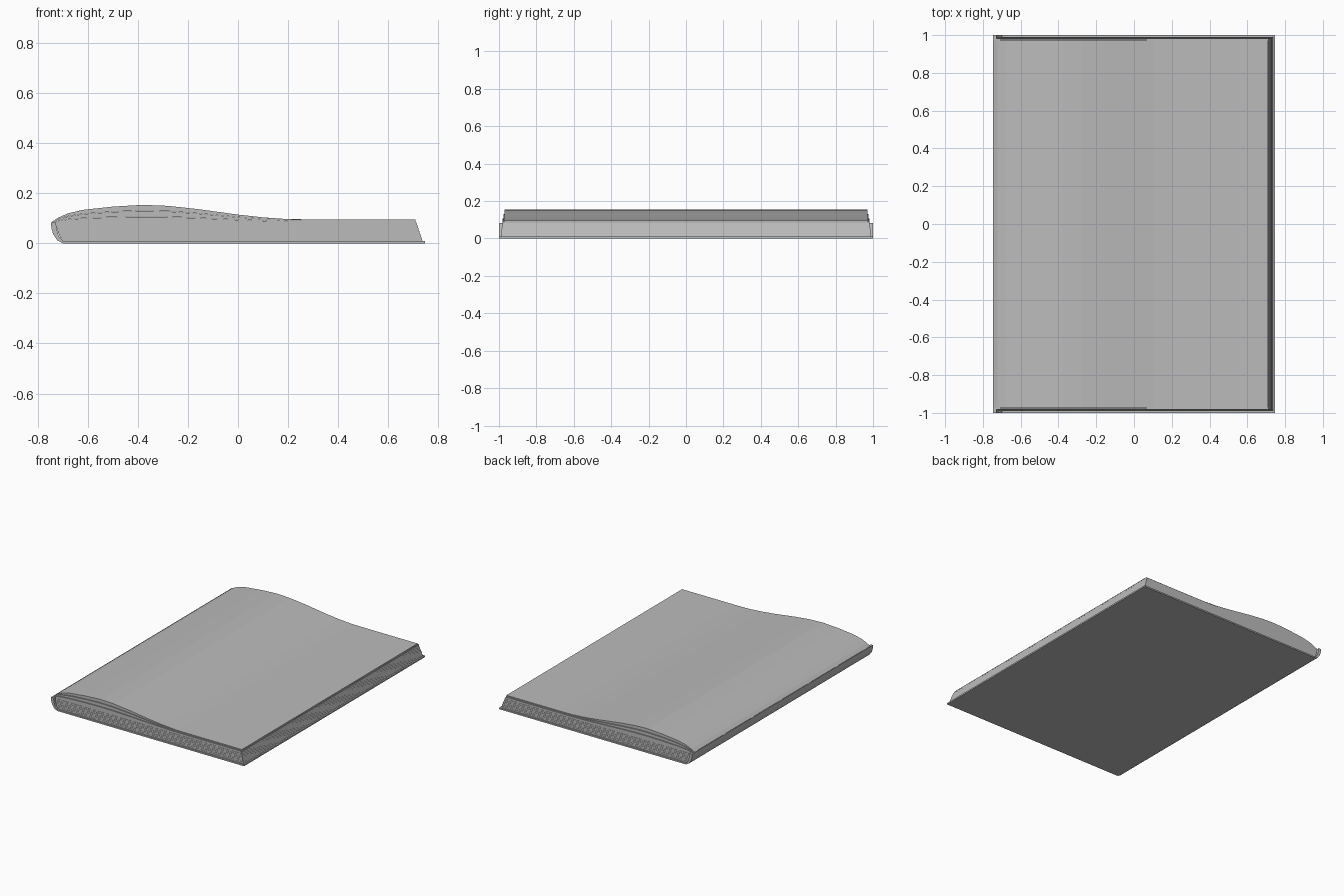
import bpy, bmesh

cube = bpy.data.objects.get("Cube")
if cube:
    bpy.data.objects.remove(cube, do_unlink=True)

grey = bpy.data.materials.new("plain grey")
grey.use_nodes = True
colour = (0.5, 0.5, 0.5, 1)
grey.diffuse_color = colour
grey.node_tree.nodes["Principled BSDF"].inputs["Base Color"].default_value = colour


def extrude_profile(name, profile, half_depth):
    """Extrude a closed x-z outline symmetrically along y."""
    bm = bmesh.new()
    face = bm.faces.new([bm.verts.new((x, -half_depth, z)) for x, z in profile])
    moved = bmesh.ops.extrude_face_region(bm, geom=[face])["geom"]
    verts = [v for v in moved if isinstance(v, bmesh.types.BMVert)]
    bmesh.ops.translate(bm, verts=verts, vec=(0, 2 * half_depth, 0))
    bmesh.ops.recalc_face_normals(bm, faces=bm.faces)
    mesh = bpy.data.meshes.new(name)
    bm.to_mesh(mesh)
    bm.free()
    mesh.materials.append(grey)
    obj = bpy.data.objects.new(name, mesh)
    bpy.context.collection.objects.link(obj)
    return obj


# Back cover, curling up into the rounded spine
spine_outer = [(-0.70, 0), (-0.722, 0.012), (-0.738, 0.035), (-0.746, 0.06), (-0.747, 0.084)]
spine_inner = [(-0.728, 0.084), (-0.724, 0.055), (-0.716, 0.028), (-0.70, 0.01)]
extrude_profile("back_cover", [(0.747, 0)] + spine_outer + spine_inner + [(0.747, 0.01)], 1.0)

# Stacked page bundles, each a little smaller than the one below
COUNT, BOTTOM, TOP = 7, 0.01, 0.084
step = (TOP - BOTTOM) / COUNT
for i in range(COUNT):
    low = BOTTOM + i * step
    high = low + step
    right = 0.737 - 0.0035 * i
    left = -0.703 - 0.025 * (i / (COUNT - 1)) ** 0.7
    outline = [(left, low), (right, low), (right - 0.003, high), (left - 0.003, high)]
    extrude_profile(f"page_bundle_{i + 1}", outline, 0.99 - 0.0015 * i)

# Loose upper pages, bulging near the spine and flat at the free edge
bulge = [(-0.744, 0.002), (-0.72, 0.018), (-0.68, 0.036), (-0.62, 0.050), (-0.5, 0.063),
         (-0.38, 0.070), (-0.28, 0.066), (-0.16, 0.053), (0, 0.031), (0.1, 0.020),
         (0.2, 0.013), (0.3, 0.012), (0.71, 0.012)]


def page_curve(share):
    return [(x, 0.084 + z * share) for x, z in bulge]


shares = [0, 0.32, 0.66, 1]
for i in range(3):
    upper = page_curve(shares[i + 1])
    lower = page_curve(shares[i] + (0.02 if i else 0))
    extrude_profile(f"loose_page_{i + 1}", upper + lower[::-1], 0.981 - 0.005 * i)
